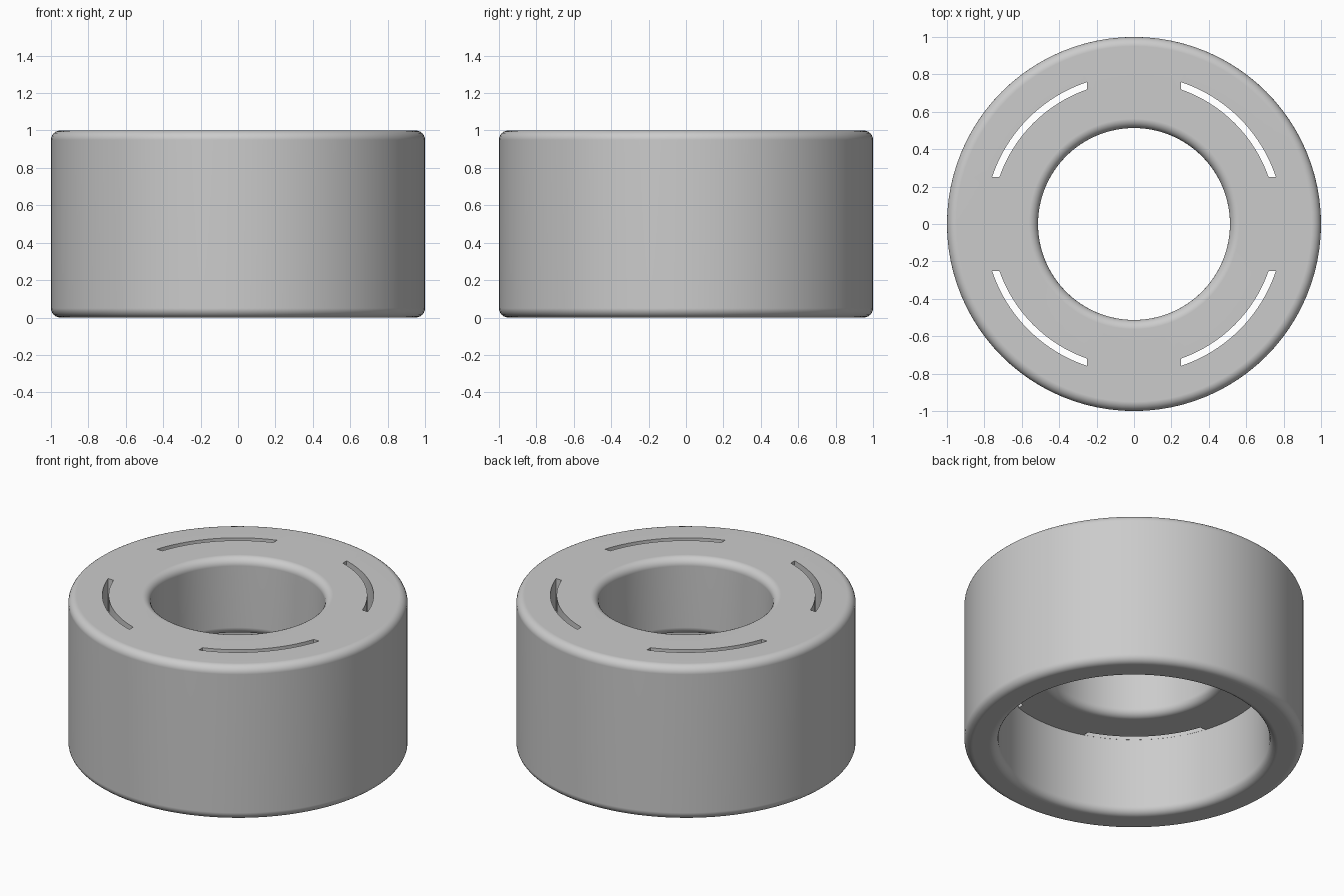
import bpy, bmesh
from math import pi, sin, cos, asin, radians

cube = bpy.data.objects.get("Cube")
if cube:
    bpy.data.objects.remove(cube)

OUTER, BORE, HOLE = 1.0, 0.8, 0.513    # radii
HEIGHT, LEDGE = 1.0, 0.5               # top face and underside of the plate
ROUND = 0.05                           # edge rounding
SEGMENTS = 96

grey = bpy.data.materials.new("plain grey")
grey.use_nodes = True
colour = (0.6, 0.6, 0.6, 1)
grey.diffuse_color = colour
grey.node_tree.nodes["Principled BSDF"].inputs["Base Color"].default_value = colour


def make_object(name, bm):
    bmesh.ops.recalc_face_normals(bm, faces=bm.faces)
    mesh = bpy.data.meshes.new(name)
    bm.to_mesh(mesh)
    bm.free()
    mesh.materials.append(grey)
    obj = bpy.data.objects.new(name, mesh)
    bpy.context.collection.objects.link(obj)
    return obj


def fillet(r, z, start, steps=6):
    """Quarter circle around (r, z), turning anticlockwise from a start angle."""
    angles = [radians(start + 90 * i / steps) for i in range(steps + 1)]
    return [(r + ROUND * cos(a), z + ROUND * sin(a)) for a in angles]


# Ring body: rounded cross-section turned about z
profile = (fillet(BORE + ROUND, ROUND, 180)
           + fillet(OUTER - ROUND, ROUND, 270)
           + fillet(OUTER - ROUND, HEIGHT - ROUND, 0)
           + fillet(HOLE + ROUND, HEIGHT - ROUND, 90)
           + fillet(HOLE + ROUND, LEDGE + ROUND, 180)
           + [(BORE, LEDGE)])
bm = bmesh.new()
rings = []
for i in range(SEGMENTS):
    a = 2 * pi * i / SEGMENTS
    rings.append([bm.verts.new((r * cos(a), r * sin(a), z)) for r, z in profile])
for i in range(SEGMENTS):
    this, after = rings[i - 1], rings[i]
    for j in range(len(profile)):
        bm.faces.new((this[j - 1], after[j - 1], after[j], this[j]))
body = make_object("ring_body", bm)


# Curved slot cutters, one per quadrant, with ends parallel to the axes
def slot_arc(r, margin=0.25, steps=20):
    first = asin(margin / r)
    last = pi / 2 - first
    angles = [first + (last - first) * i / steps for i in range(steps + 1)]
    return [(r * cos(a), r * sin(a)) for a in angles]


bm = bmesh.new()
outline = slot_arc(0.799) + slot_arc(0.762)[::-1]
for sx in (1, -1):
    for sy in (1, -1):
        base = bm.faces.new([bm.verts.new((sx * x, sy * y, LEDGE - 0.05)) for x, y in outline])
        wall = bmesh.ops.extrude_face_region(bm, geom=[base], use_keep_orig=True)
        top = [v for v in wall["geom"] if isinstance(v, bmesh.types.BMVert)]
        bmesh.ops.translate(bm, verts=top, vec=(0, 0, HEIGHT))
cutter = make_object("slot_cutter", bm)
cutter.hide_render = True

bpy.ops.object.select_all(action="DESELECT")
body.select_set(True)
bpy.context.view_layer.objects.active = body
cut = body.modifiers.new("slots", "BOOLEAN")
cut.operation = "DIFFERENCE"
cut.solver = "EXACT"
cut.object = cutter
bpy.ops.object.modifier_apply(modifier=cut.name)
bpy.data.objects.remove(cutter)

# Smooth rounding, crisp slots and ledge
bpy.ops.object.shade_smooth_by_angle(angle=radians(30))
normals = body.modifiers.new("even shading", "WEIGHTED_NORMAL")
normals.keep_sharp = True
